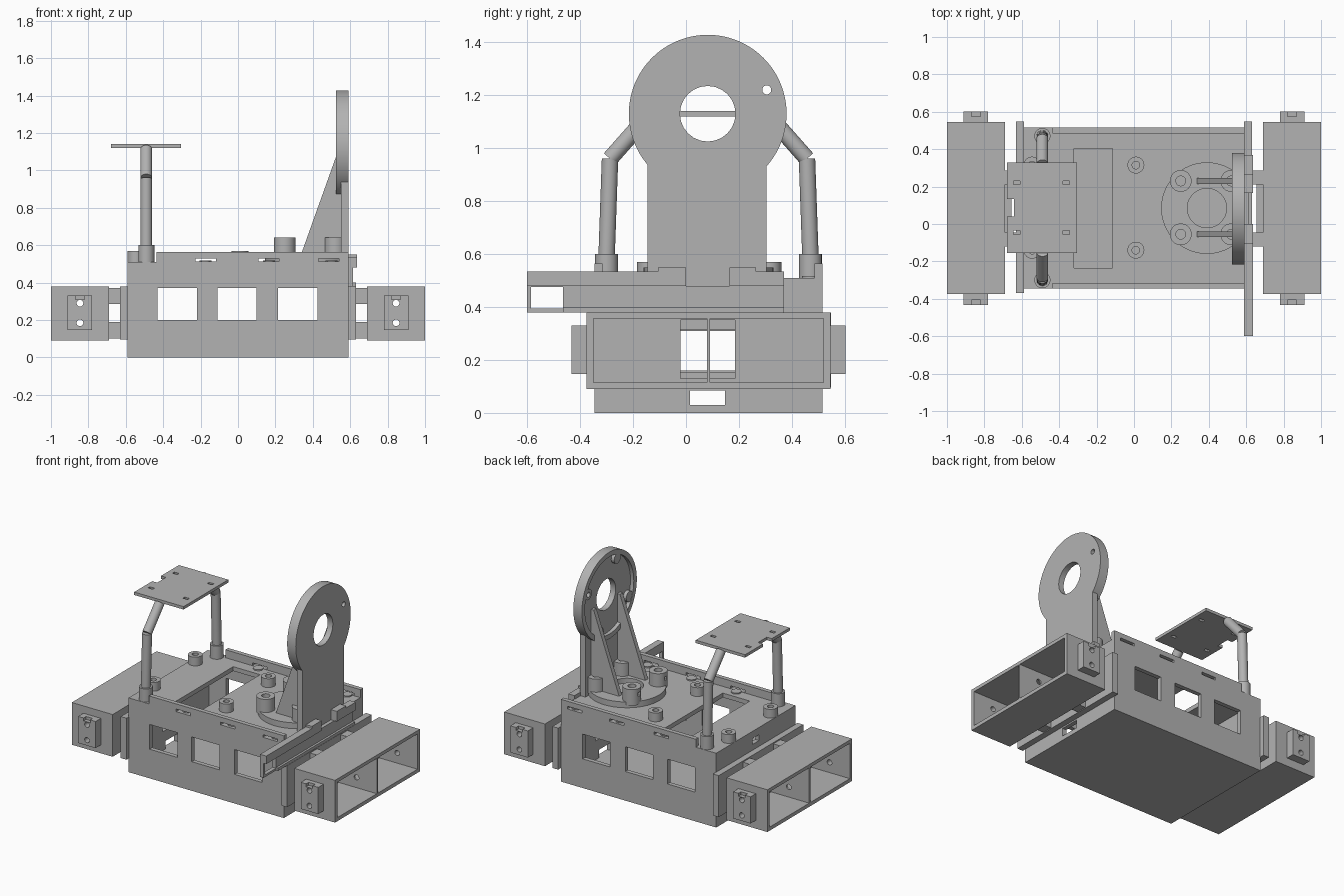
import bpy, bmesh, math
from mathutils import Vector

if "Cube" in bpy.data.objects:
    bpy.data.objects.remove(bpy.data.objects["Cube"])

grey = bpy.data.materials.new("plain_grey")
grey.use_nodes = True
COL = (0.45, 0.45, 0.45, 1)
grey.diffuse_color = COL
grey.node_tree.nodes["Principled BSDF"].inputs["Base Color"].default_value = COL
CY = 0.085  # centre line of the chassis in y


def finish(name, bm):
    bmesh.ops.recalc_face_normals(bm, faces=bm.faces)
    me = bpy.data.meshes.new(name)
    bm.to_mesh(me)
    bm.free()
    me.materials.append(grey)
    ob = bpy.data.objects.new(name, me)
    bpy.context.collection.objects.link(ob)
    return ob


def box(name, x, y, z):
    bm = bmesh.new()
    bmesh.ops.create_cube(bm, size=1)
    for v in bm.verts:
        v.co = [(a + b) / 2 + c * (b - a) for (a, b), c in zip((x, y, z), v.co)]
    return finish(name, bm)


def rod(name, a, b, r, seg=40):
    a, b = Vector(a), Vector(b)
    bm = bmesh.new()
    bmesh.ops.create_cone(bm, cap_ends=True, segments=seg, radius1=r, radius2=r, depth=(b - a).length)
    q = (b - a).to_track_quat('Z', 'Y')
    for v in bm.verts:
        v.co = q @ v.co + (a + b) / 2
    return finish(name, bm)


def prism(name, pts, y0, y1):
    bm = bmesh.new()
    f = bm.faces.new([bm.verts.new((x, y0, z)) for x, z in pts])
    ext = bmesh.ops.extrude_face_region(bm, geom=[f])["geom"]
    bmesh.ops.translate(bm, vec=(0, y1 - y0, 0), verts=[g for g in ext if isinstance(g, bmesh.types.BMVert)])
    return finish(name, bm)


def boolean(ob, tools, op='DIFFERENCE'):
    for t in tools:
        m = ob.modifiers.new("cut", 'BOOLEAN')
        m.operation, m.object, m.solver = op, t, 'EXACT'
    dg = bpy.context.evaluated_depsgraph_get()
    me = bpy.data.meshes.new_from_object(ob.evaluated_get(dg))
    ob.modifiers.clear()
    ob.data = me
    for t in tools:
        bpy.data.objects.remove(t)
    return ob


def cutter(x, y, z):
    return box("cutter", x, y, z)


def xhole(y, z, r):
    return rod("cutter", (-1.2, y, z), (1.2, y, z), r, 24)


def screw_holes():
    return [xhole(y, z, 0.017) for y in (-0.08, 0.24) for z in (0.14, 0.335)]


# Hollow chassis with side windows, slots and end openings
walls = box("chassis", (-0.59, 0.59), (-0.345, 0.515), (0, 0.565))
tools = [cutter((-0.56, 0.56), (-0.315, 0.485), (0.03, 0.48)),
         cutter((-0.7, 0.7), (-0.315, 0.485), (0.51, 0.7)),
         cutter((-0.7, -0.435), (-1, 1), (0.51, 0.7)),
         cutter((-0.32, -0.115), (-0.235, 0.405), (0.4, 0.7)),
         cutter((-1, 1), (-0.02, 0.185), (0.16, 0.31)),
         cutter((-1, 1), (0.015, 0.147), (0.03, 0.085)),
         cutter((-0.7, -0.5), (0.05, 0.12), (0.42, 0.46))]
tools += [cutter((x, x + 0.21), (-1, 1), (0.2, 0.37)) for x in (-0.43, -0.11, 0.215)]
tools += [cutter((x, x + 0.11), (-1, 1), (0.512, 0.53)) for x in (-0.228, 0.11, 0.43)]
boolean(walls, tools + screw_holes())


def boss(name, x, y, z0, z1, r):
    b = rod(name, (x, y, z0), (x, y, z1), r)
    return boolean(b, [rod("cutter", (x, y, z0 + 0.015), (x, y, z1 + 0.1), r * 0.45, 24)])


# Screw bosses on the lid
for x in (-0.545, 0.01):
    for y in (-0.14, 0.315):
        boss("lid_boss", x, y, 0.505, 0.57, 0.045)
for x in (-0.175, 0.165, 0.5):
    for y in (-0.295, 0.47):
        boss("edge_screw_ring", x, y, 0.505, 0.518, 0.032)

# Motor boxes, standoffs and mounting plates at both ends
for s, side in ((1, "left"), (-1, "right")):
    def span(a, b):
        return tuple(sorted((s * a, s * b)))
    case = box(side + "_motor_box", span(0.69, 1), (-0.375, 0.545), (0.09, 0.38))
    case = boolean(case, [
        cutter(span(0.71, 1.1), (-0.35, CY - 0.006), (0.115, 0.357)),
        cutter(span(0.71, 1.1), (CY + 0.006, 0.52), (0.115, 0.357)),
        cutter(span(0.6, 0.72), (-0.02, CY - 0.006), (0.13, 0.35)),
        cutter(span(0.6, 0.72), (CY + 0.006, 0.185), (0.13, 0.35))] + screw_holes())
    tabs = [box(side + "_end_tab", span(0.78, 0.912), y, (0.147, 0.33))
            for y in ((-0.432, -0.374), (0.544, 0.602))]
    for ob in tabs + [case]:
        t = [rod("cutter", (s * 0.845, -1, z), (s * 0.845, 1, z), 0.018, 24) for z in (0.185, 0.29)]
        if ob is not case:
            t += [cutter(span(0.82, 0.87), y, (0.31, 0.4)) for y in ((-0.44, -0.405), (0.575, 0.61))]
        boolean(ob, t)
    plate = box(side + "_mount_plate", span(0.588, 0.632), (-0.37, 0.548), (0.095, 0.38))
    boolean(plate, [cutter((-1, 1), (-0.02, 0.185), (0.16, 0.31))] + screw_holes())
    for y in ((-0.12, -0.045), (0.21, 0.285)):
        for z in ((0.1, 0.19), (0.285, 0.372)):
            st = box(side + "_standoff", span(0.63, 0.692), y, z)
            boolean(st, screw_holes())
    for z in ((0.125, 0.155), (0.315, 0.35)):
        box(side + "_cross_bar", span(0.655, 0.692), (-0.05, 0.215), z)

# Round turret base with bosses
base = rod("turret_base", (0.39, CY, 0.505), (0.39, CY, 0.55), 0.245, 64)
boolean(base, [rod("cutter", (0.39, CY, 0.515), (0.39, CY, 0.7), 0.105, 48),
               cutter((0.59, 1), (-1, 1), (0.4, 0.7))])
for x in (0.25, 0.52):
    for y in (-0.055, 0.23):
        b = boss("turret_boss", x, y, 0.53, 0.64, 0.058)
        boolean(b, [cutter((x - 0.07, x - 0.015), (y - 0.012, y + 0.012), (0.585, 0.612))])

# Upright ring bracket with a recessed back and gussets
DZ = 1.13
HOLES = ((-0.01, 1.35), (0.305, 1.22), (-0.14, 1.038), (0.175, 0.908))
neck = box("bracket_neck", (0.55, 0.59), (-0.145, 0.305), (0.48, 0.95))
disc = rod("ring_bracket", (0.525, 0.082, DZ), (0.59, 0.082, DZ), 0.298, 96)
boolean(disc, [rod("cutter", (0.4, 0.082, DZ), (0.55, 0.082, DZ), 0.265, 96)])
boolean(disc, [neck], 'UNION')
lugs = [rod("ring_lug", (0.527, y, z), (0.57, y, z), 0.036, 32) for y, z in HOLES]
for ob in [disc] + lugs:
    t = [xhole(y, z, 0.017) for y, z in HOLES]
    if ob is disc:
        t.append(xhole(0.082, DZ, 0.105))
    boolean(ob, t)
for y in (-0.055, 0.23):
    prism("bracket_gusset", [(0.335, 0.545), (0.56, 0.545), (0.56, 1.09), (0.53, 1.09)], y - 0.015, y + 0.015)

# Side rail on the left end
rail = box("rail_panel", (0.588, 0.615), (-0.6, 0.37), (0.38, 0.535))
boolean(rail, [cutter((0.4, 0.8), (-0.585, -0.465), (0.395, 0.475)),
               cutter((0.4, 0.8), (0, 0.165), (0.48, 0.6))])
for y in ((-0.6, 0), (0.165, 0.37)):
    box("rail_strip", (0.612, 0.635), y, (0.48, 0.535))
for y in ((-0.105, 0), (0.165, 0.265)):
    box("rail_clip", (0.59, 0.635), y, (0.53, 0.55))
box("rail_foot", (0.612, 0.63), (-0.465, 0.37), (0.38, 0.4))

# Bent posts, mirrored about the centre line
PX = -0.49
for s in (-1, 1):
    foot, elbow, tip = [(PX, CY + s * d, z) for d, z in ((0.385, 0.59), (0.372, 0.96), (0.235, 1.115))]
    rod("post_socket", (PX, foot[1], 0.505), (PX, foot[1], 0.6), 0.043)
    rod("post", foot, elbow, 0.031)
    rod("post_arm", elbow, tip, 0.031)

# Platform with a notch and four slots
top = box("platform", (-0.68, -0.305), (-0.155, 0.33), (1.12, 1.14))
boolean(top, [cutter((-0.8, -0.642), (0.04, 0.135), (1, 1.3))] +
        [cutter((x - 0.018, x + 0.018), (y - 0.01, y + 0.01), (1, 1.3))
         for x in (-0.627, -0.362) for y in (-0.045, 0.22)])

# Smooth round surfaces, keep edges sharp
for ob in bpy.context.scene.objects:
    ob.select_set(ob.type == 'MESH')
bpy.context.view_layer.objects.active = top
bpy.ops.object.shade_smooth_by_angle(angle=math.radians(30))
